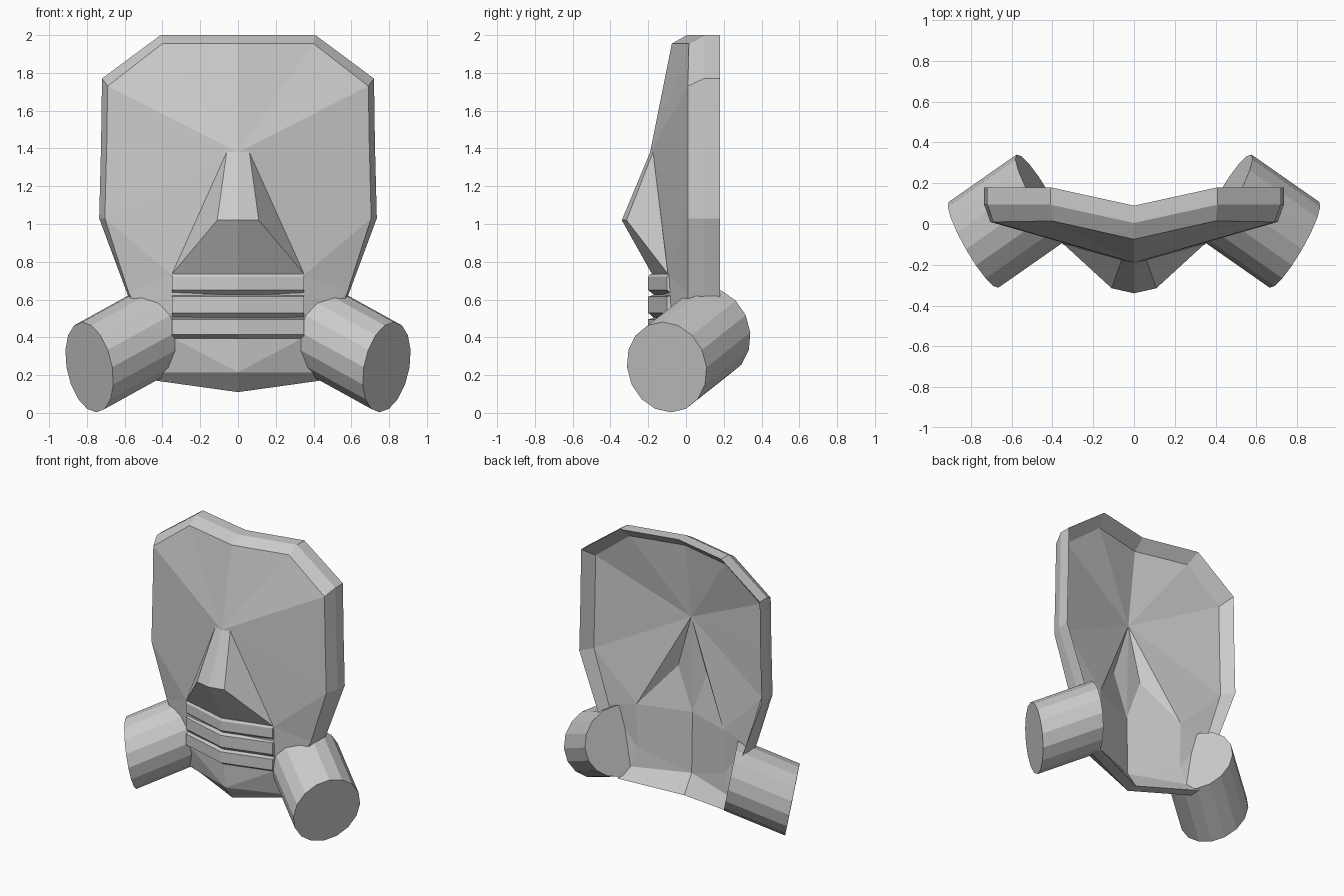
import bpy, bmesh, math
from mathutils import Vector

if "Cube" in bpy.data.objects:
    bpy.data.objects.remove(bpy.data.objects["Cube"])


def mirrored(name, verts, faces):
    """Build a flat-shaded object from its +x half, mirrored and welded at x = 0."""
    bm = bmesh.new()
    for s in (1, -1):
        vs = [bm.verts.new((s * x, y, z)) for x, y, z in verts]
        for f in faces:
            bm.faces.new([vs[i] for i in (f if s > 0 else reversed(f))])
    bmesh.ops.remove_doubles(bm, verts=bm.verts, dist=0.0005)
    bmesh.ops.recalc_face_normals(bm, faces=bm.faces)
    me = bpy.data.meshes.new(name)
    bm.to_mesh(me)
    bm.free()
    ob = bpy.data.objects.new(name, me)
    bpy.context.collection.objects.link(ob)
    return ob


# Face shell: front sheet, two-step rim wall, recessed inner sheet
rim = [(0, -.075, 1.955), (.40, .015, 1.955), (.69, .01, 1.73), (.695, .01, 1.42),
       (.705, .01, 1.03), (.58, .01, .64), (.41, .0, .215), (0, -.15, .215)]
inside = [(0, -.19, 1.38), (0, -.17, .73), (.35, -.09, .73), (.35, -.07, .40),
          (.11, -.17, 1.0)]
back = [(0, .09, 2.0), (.41, .18, 2.0), (.72, .18, 1.77), (.725, .18, 1.42),
        (.735, .18, 1.03), (.59, .18, .64), (.43, .165, .17), (0, .02, .11)]
middle = [(x, y - .085, z) for x, y, z in back]
inner = [(x * .96, y + .085, 1.05 + (z - 1.05) * .97) for x, y, z in rim]
inner += [(0, -.06, 1.38), (0, -.075, .68), (.35, .07, .70), (.35, .06, .38),
          (.115, -.075, .99)]
sheet = [(0, 8, 1), (8, 2, 1), (8, 3, 2), (8, 4, 3), (8, 10, 4), (10, 5, 4),
         (8, 9, 12), (8, 12, 10), (9, 10, 12), (9, 7, 11, 10), (10, 11, 5),
         (11, 6, 5), (7, 6, 11)]
n, r = len(rim + inside), len(rim)
faces = sheet + [tuple(i + n for i in reversed(f)) for f in sheet]
loops = [0, 2 * n, 2 * n + r, n]          # front rim, middle, back, inner rim
for a, b in zip(loops, loops[1:]):
    for i in range(r - 1):
        faces.append((a + i, a + i + 1, b + i + 1, b + i))
mirrored("face_shell", rim + inside + inner + middle + back, faces)

# Nose wedge
mirrored("nose",
         [(0, -.19, 1.38), (.06, -.175, 1.38), (0, -.34, 1.02), (.11, -.315, 1.02),
          (0, -.18, .735), (.35, -.095, .735)],
         [(0, 2, 3, 1), (1, 3, 5), (2, 4, 5, 3)])

# Ribbed mouth grille: zigzag profile swept along a V
profile = [(.735, .09), (.735, .01), (.72, 0), (.65, 0), (.625, .03), (.615, 0),
           (.53, 0), (.503, .03), (.495, 0), (.415, 0), (.395, .03), (.395, .09)]
k = len(profile)
mouth = [(0, -.20 + d, z) for z, d in profile] + [(.35, -.10 + d, z) for z, d in profile]
mirrored("mouth_grille", mouth,
         [(i, (i + 1) % k, k + (i + 1) % k, k + i) for i in range(k)]
         + [tuple(range(k, 2 * k))])

# Filter canisters: slightly slanted cylinders on both cheeks
normal = Vector((.85, -.49, -.18)).normalized()
u = normal.cross(Vector((0, 0, 1))).normalized()
v = u.cross(normal)
sides, radius = 16, .243
rings = []
for c in (Vector((.787, -.102, .242)), Vector((.455, .13, .425))):
    for i in range(sides):
        t = 2 * math.pi * i / sides
        rings.append(tuple(c + radius * (math.cos(t) * u + math.sin(t) * v)))
mirrored("filter_canisters", rings,
         [(i, (i + 1) % sides, sides + (i + 1) % sides, sides + i) for i in range(sides)]
         + [tuple(range(sides)), tuple(range(sides, 2 * sides))])
